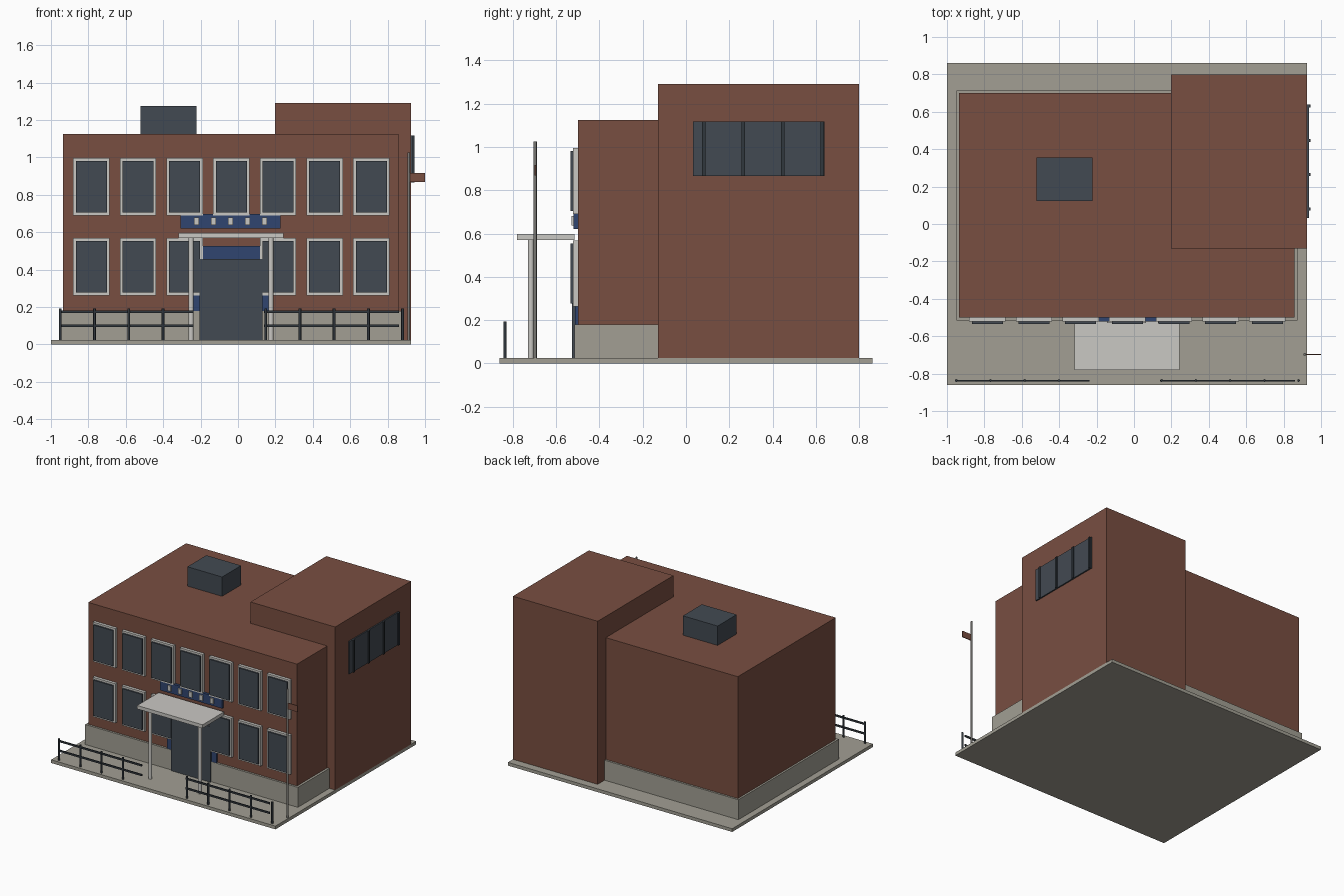
import bpy, bmesh
from mathutils import Matrix, Vector

if "Cube" in bpy.data.objects:
    bpy.data.objects.remove(bpy.data.objects["Cube"])


def material(name, r, g, b):
    m = bpy.data.materials.new(name)
    m.diffuse_color = (r, g, b, 1)
    m.use_nodes = True
    m.node_tree.nodes["Principled BSDF"].inputs["Base Color"].default_value = m.diffuse_color
    return m


BRICK = material("brick", 0.19, 0.077, 0.053)
STONE = material("stone", 0.36, 0.345, 0.295)
GLASS = material("slate_glass", 0.055, 0.068, 0.085)
WHITE = material("off_white", 0.59, 0.58, 0.55)
BLUE = material("blue", 0.03, 0.06, 0.16)
METAL = material("dark_metal", 0.03, 0.038, 0.047)
POLE = material("pole_grey", 0.20, 0.195, 0.18)


def finish(name, bm, mat):
    me = bpy.data.meshes.new(name)
    bm.to_mesh(me)
    bm.free()
    me.materials.append(mat)
    ob = bpy.data.objects.new(name, me)
    bpy.context.collection.objects.link(ob)
    return ob


def box(name, mat, x, y, z):
    """Box from (min, max) ranges on each axis."""
    bm = bmesh.new()
    size = Vector((x[1] - x[0], y[1] - y[0], z[1] - z[0]))
    mid = Vector((sum(x), sum(y), sum(z))) / 2
    bmesh.ops.create_cube(bm, size=1, matrix=Matrix.Translation(mid) @ Matrix.Diagonal(size.to_4d()))
    return finish(name, bm, mat)


def post(name, mat, x, y, z, r, sides=12):
    """Upright round post between two heights."""
    bm = bmesh.new()
    bmesh.ops.create_cone(bm, cap_ends=True, segments=sides, radius1=r, radius2=r, depth=z[1] - z[0],
                          matrix=Matrix.Translation((x, y, sum(z) / 2)))
    ob = finish(name, bm, mat)
    for p in ob.data.polygons:
        p.use_smooth = abs(p.normal.z) < 0.5
    for e in ob.data.edges:
        a, b = (ob.data.vertices[i].co.z for i in e.vertices)
        e.use_edge_sharp = abs(a - b) < 1e-5
    return ob


# Ground slab and building masses
G = 0.025
box("ground_slab", STONE, (-1, 0.925), (-0.862, 0.862), (0, G))
box("plinth", STONE, (-0.95, 0.875), (-0.516, 0.715), (G, 0.18))
box("main_block", BRICK, (-0.935, 0.857), (-0.5, 0.7), (G, 1.125))
box("hall_block", BRICK, (0.198, 0.925), (-0.13, 0.8), (G, 1.29))
box("roof_unit", GLASS, (-0.52, -0.222), (0.122, 0.355), (1.125, 1.275))

# Two rows of front windows, leaving out the one behind the door
for row, z0 in enumerate((0.262, 0.69)):
    for i in range(7):
        if row == 0 and i == 3:
            continue
        x = -0.784 + i * 0.2495
        box("window_frame", WHITE, (x - 0.097, x + 0.097), (-0.522, -0.495), (z0, z0 + 0.306))
        box("window_pane", GLASS, (x - 0.083, x + 0.083), (-0.534, -0.52), (z0 + 0.015, z0 + 0.291))

# Entrance: surround, door, sign board with blank blocks
box("door_surround", BLUE, (-0.25, 0.175), (-0.514, -0.495), (0.1, 0.527))
box("door", GLASS, (-0.206, 0.131), (-0.527, -0.5), (G, 0.457))
box("sign_board", BLUE, (-0.307, 0.227), (-0.52, -0.495), (0.62, 0.697))
for i in range(5):
    x = -0.222 + i * 0.091
    box("sign_block", WHITE, (x - 0.014, x + 0.014), (-0.529, -0.519), (0.638, 0.68))

# Canopy on two posts
box("canopy", WHITE, (-0.319, 0.242), (-0.78, -0.516), (0.57, 0.597))
for x in (-0.251, 0.176):
    post("canopy_post", WHITE, x, -0.717, (G, 0.572), 0.014)

# Side window of the hall with mullions
box("hall_window", GLASS, (0.92, 0.935), (0.032, 0.64), (0.865, 1.117))
for i in range(4):
    y = 0.081 + i * 0.183
    box("hall_mullion", METAL, (0.925, 0.944), (y - 0.008, y + 0.008), (0.865, 1.117))

# Front railings either side of the entrance gap
for i in range(11):
    if i not in (4, 5):
        post("railing_post", METAL, -0.95 + i * 0.183, -0.837, (G, 0.193), 0.0075, 8)
for x in ((-0.95, -0.238), (0.138, 0.86)):
    for z in (0.1, 0.175):
        box("railing_bar", METAL, x, (-0.841, -0.833), (z - 0.007, z + 0.007))

# Flagpole and flag
post("flagpole", POLE, 0.913, -0.697, (G, 1.025), 0.0075)
box("flag", BRICK, (0.918, 1.0), (-0.7, -0.694), (0.868, 0.917))
